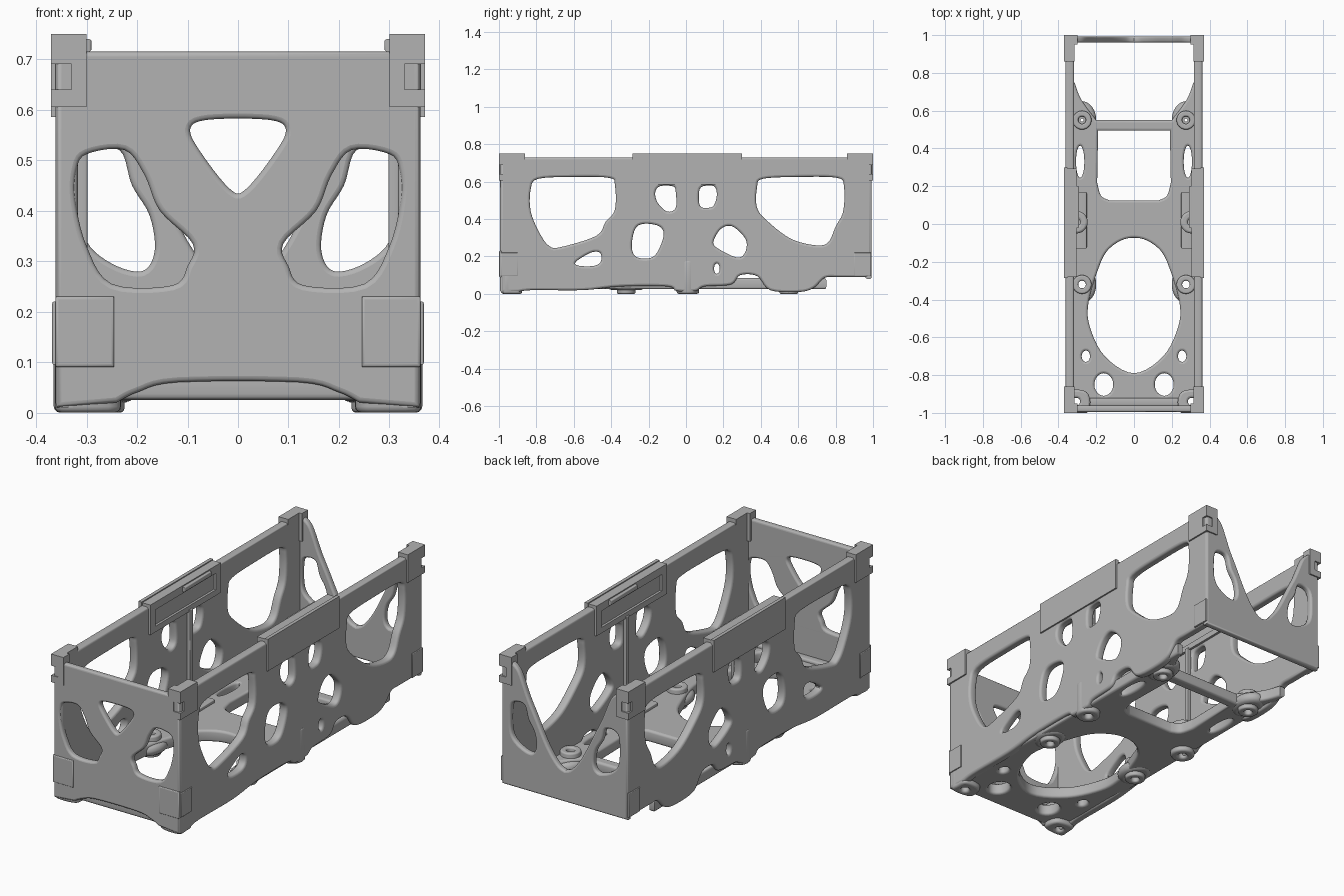
import bpy
from math import cos, sin, pi, radians
from mathutils import Matrix, Vector

cube = bpy.data.objects.get("Cube")
if cube:
    bpy.data.objects.remove(cube, do_unlink=True)

grey = bpy.data.materials.new("plain grey")
grey.use_nodes = True
GREY = (0.45, 0.45, 0.45, 1)
grey.diffuse_color = GREY
for node in grey.node_tree.nodes:
    if node.type == 'BSDF_PRINCIPLED':
        node.inputs["Base Color"].default_value = GREY

# Directions of the profile's two axes and of its thickness
FRAMES = {
    'X': ((0, 1, 0), (0, 0, 1), (1, 0, 0)),
    'Y': ((1, 0, 0), (0, 0, 1), (0, -1, 0)),
    'Z': ((1, 0, 0), (0, 1, 0), (0, 0, 1)),
}


def smooth(points, closed=True, steps=5):
    """Rounded path through a few points."""
    pts = [Vector(p) for p in points]
    n = len(pts)
    path = []
    for i in range(n if closed else n - 1):
        if closed:
            a, b, c, d = (pts[(i + k) % n] for k in (-1, 0, 1, 2))
        else:
            a, b, c, d = (pts[min(max(i + k, 0), n - 1)] for k in (-1, 0, 1, 2))
        for s in range(steps):
            t = s / steps
            path.append(tuple(b + (c - a) * t / 2
                              + (a * 2 - b * 5 + c * 4 - d) * t * t / 2
                              + (b * 3 - a - c * 3 + d) * t ** 3 / 2))
    if not closed:
        path.append(tuple(pts[-1]))
    return path


def flip(points):
    return [(-a, b) for a, b in reversed(points)]


def oval(x, y, rx, ry=None, n=24):
    ry = ry or rx
    return [(x + rx * cos(2 * pi * i / n), y + ry * sin(2 * pi * i / n)) for i in range(n)]


def rect(x1, x2, y1, y2):
    return [(x1, y1), (x2, y1), (x2, y2), (x1, y2)]


def panel(name, axis, low, high, outline, holes=(), bevel=0.0):
    """Flat profile with holes, given thickness along an axis."""
    curve = bpy.data.curves.new(name, 'CURVE')
    curve.dimensions = '2D'
    curve.fill_mode = 'BOTH'
    curve.extrude = (high - low) / 2 - bevel
    curve.bevel_depth = bevel
    curve.bevel_resolution = 2
    curve.offset = -bevel
    for points in [outline, *holes]:
        spline = curve.splines.new('POLY')
        spline.points.add(len(points) - 1)
        for point, (a, b) in zip(spline.points, points):
            point.co = (a, b, 0, 1)
        spline.use_cyclic_u = True
    temp = bpy.data.objects.new(name + " curve", curve)
    bpy.context.collection.objects.link(temp)
    bpy.context.view_layer.update()
    graph = bpy.context.evaluated_depsgraph_get()
    mesh = bpy.data.meshes.new_from_object(temp.evaluated_get(graph))
    bpy.data.objects.remove(temp, do_unlink=True)
    frame = Matrix(FRAMES[axis]).transposed().to_4x4()
    middle = Vector([(low + high) / 2 if k == axis else 0 for k in 'XYZ'])
    mesh.transform(Matrix.Translation(middle) @ frame)
    mesh.materials.clear()
    mesh.materials.append(grey)
    mesh.shade_smooth()
    mesh.set_sharp_from_angle(angle=radians(35))
    mesh.name = name
    obj = bpy.data.objects.new(name, mesh)
    bpy.context.collection.objects.link(obj)
    return obj


def span(side, a, b):
    """Range on one side of the centre, in rising order."""
    return sorted((side * a, side * b))


# Side walls: large end windows, small organic windows, wavy lower edge
big_windows = [
    [(-.83, .56), (-.83, .44), (-.78, .32), (-.73, .255), (-.67, .25), (-.48, .31),
     (-.43, .385), (-.38, .45), (-.38, .58), (-.41, .62), (-.6, .625), (-.79, .615)],
    [(.38, .57), (.41, .615), (.6, .625), (.81, .62), (.845, .57), (.84, .44), (.8, .36),
     (.76, .275), (.69, .26), (.56, .295), (.44, .385), (.38, .46)],
]
small_windows = [
    [(-.59, .17), (-.51, .22), (-.46, .22), (-.455, .175), (-.49, .15), (-.57, .15)],
    [(-.29, .26), (-.27, .35), (-.22, .375), (-.14, .36), (-.12, .31), (-.155, .22),
     (-.2, .19), (-.27, .2)],
    [(-.165, .54), (-.14, .575), (-.07, .575), (-.055, .545), (-.055, .46), (-.1, .44),
     (-.15, .485)],
    [(.07, .545), (.09, .575), (.15, .575), (.165, .53), (.15, .475), (.12, .46), (.075, .47)],
    [(.15, .29), (.19, .35), (.25, .36), (.32, .29), (.315, .22), (.27, .195), (.16, .25)],
]
side_holes = [smooth(w) for w in big_windows + small_windows] + [oval(.165, .135, .015, .028)]
wavy_edge = smooth([(-.9, .01), (-.82, .02), (-.55, .02), (-.35, .04), (-.1, .04), (-.05, .015),
                    (.05, .015), (.1, .04), (.24, .05), (.29, .1), (.38, .095), (.45, .02),
                    (.6, .01), (.68, .03), (.74, .085), (.8, .09)], closed=False)
side_outline = [(-.99, .01)] + wavy_edge + [(.99, .09), (.99, .73), (-.99, .73)]

# Corner block section, whole and with the outer corner notched
block = [(.37, -1), (.37, -.86), (.315, -.86), (.315, -.95), (.3, -.95), (.3, -1)]
notched = [(.33, -.97), (.37, -.97)] + block[1:-1] + [(.3, -1), (.33, -1)]
levels = [("lower", .605, .64, block), ("notched", .64, .69, notched), ("upper", .69, .75, block)]

for side, word in ((1, "left"), (-1, "right")):
    panel(word + "_wall", 'X', *span(side, .317, .362), side_outline, side_holes, .012)
    # Central rail block with an inner pocket
    panel(word + "_rail_plate", 'X', *span(side, .352, .37), rect(-.285, .3, .585, .75))
    panel(word + "_rail_frame", 'X', *span(side, .305, .354), rect(-.28, .295, .59, .745),
          [rect(-.24, .255, .62, .705)])
    panel(word + "_rail_catch", 'X', *span(side, .29, .31), rect(-.02, .2, .715, .74), bevel=.006)
    panel(word + "_inner_post", 'X', *span(side, .298, .32), rect(.035, .06, .08, .6), bevel=.005)
    panel(word + "_inner_ledge", 'X', *span(side, .25, .32), rect(-.13, .17, .06, .1), bevel=.008)
    for end, place in ((1, "front"), (-1, "rear")):
        for label, low, high, section in levels:
            panel(f"{word}_{place}_{label}_block", 'Z', low, high,
                  [(side * x, end * y) for x, y in section])
        panel(f"{word}_{place}_corner_pad", 'X', *span(side, .355, .368),
              rect(*span(end, -.9, -.99), .095, .22), bevel=.004)
    panel(word + "_front_pad", 'Y', -1, -.985, rect(*span(side, .245, .362), .09, .23), bevel=.006)
    # Hollow feet and bosses
    leg = smooth([(side * x, y) for x, y in
                  [(.24, -.975), (.35, -.985), (.36, -.93), (.345, -.88), (.25, -.89)]])
    panel(word + "_front_leg", 'Z', 0, .13, leg, [oval(side * .305, -.94, .02)], .012)
    panel(word + "_middle_leg", 'Z', 0, .18, oval(side * .305, .01, .06),
          [oval(side * .305, .01, .02)], .012)
    for y, place in ((-.32, "front"), (.55, "rear")):
        panel(f"{word}_{place}_boss", 'Z', 0, .11, oval(side * .275, y, .05),
              [oval(side * .275, y, .02)], .008)
        panel(f"{word}_{place}_boss_skirt", 'Z', .02, .075, oval(side * .275, y, .075, .1),
              [oval(side * .275, y, .03)], .025)

# Front wall: triangle window and two leaning windows
lean = smooth([(-.3, .512), (-.225, .52), (-.185, .47), (-.155, .4), (-.09, .335), (-.1, .29),
               (-.13, .252), (-.25, .255), (-.3, .33), (-.322, .42), (-.32, .48)])
triangle = smooth([(-.095, .56), (-.06, .58), (.06, .58), (.095, .56), (.07, .51), (.015, .442),
                   (-.015, .442), (-.07, .51)])
arch = smooth([(-.24, .02), (-.2, .04), (-.12, .06), (.12, .06), (.2, .04), (.24, .02)], closed=False)
panel("front_wall", 'Y', -.995, -.962,
      [(-.36, .01)] + arch + [(.36, .01), (.36, .715), (-.36, .715)],
      [lean, flip(lean), triangle], .01)
panel("front_floor_rib", 'Y', -.965, -.92, rect(-.28, .28, .03, .1), bevel=.01)

# Rear wall: low in the middle, sweeping up to the corner blocks
sweep = smooth([(.3, .72), (.26, .68), (.21, .56), (.17, .48), (.1, .34), (.04, .26), (0, .24)],
               closed=False)
rear_window = smooth([(-.3, .51), (-.235, .52), (-.21, .45), (-.175, .39), (-.165, .32),
                      (-.19, .28), (-.25, .295), (-.3, .34), (-.312, .42)])
panel("rear_wall", 'Y', .96, .993,
      [(-.36, .08), (.36, .08), (.36, .72)] + sweep + flip(sweep)[1:] + [(-.36, .72)],
      [rear_window, flip(rear_window)], .01)

# Floor: pointed front opening, square middle opening, flared rear edge
half_opening = [(0, -.79), (-.155, -.7), (-.235, -.54), (-.24, -.41), (-.19, -.24),
                (-.14, -.14), (-.05, -.08)]
opening = smooth(half_opening + flip(half_opening)[:-1])
corner = smooth([(-.195, .22), (-.175, .15), (-.13, .125)], closed=False)
square = [(-.19, .495)] + corner + flip(corner) + [(.19, .495)]
flare = smooth([(.315, .75), (.28, .66), (.2, .55)], closed=False)
floor_holes = [opening, square]
for side in (1, -1):
    floor_holes += [oval(side * .16, -.85, .05, .06), oval(side * .255, -.7, .022, .03),
                    oval(side * .285, .33, .022, .085), oval(side * .275, -.32, .02),
                    oval(side * .275, .55, .02), oval(side * .305, .01, .02),
                    oval(side * .305, -.94, .02)]
panel("floor", 'Z', .025, .085,
      [(-.345, -.98), (.345, -.98), (.345, .75)] + flare + flip(flare) + [(-.345, .75)],
      floor_holes, .012)
